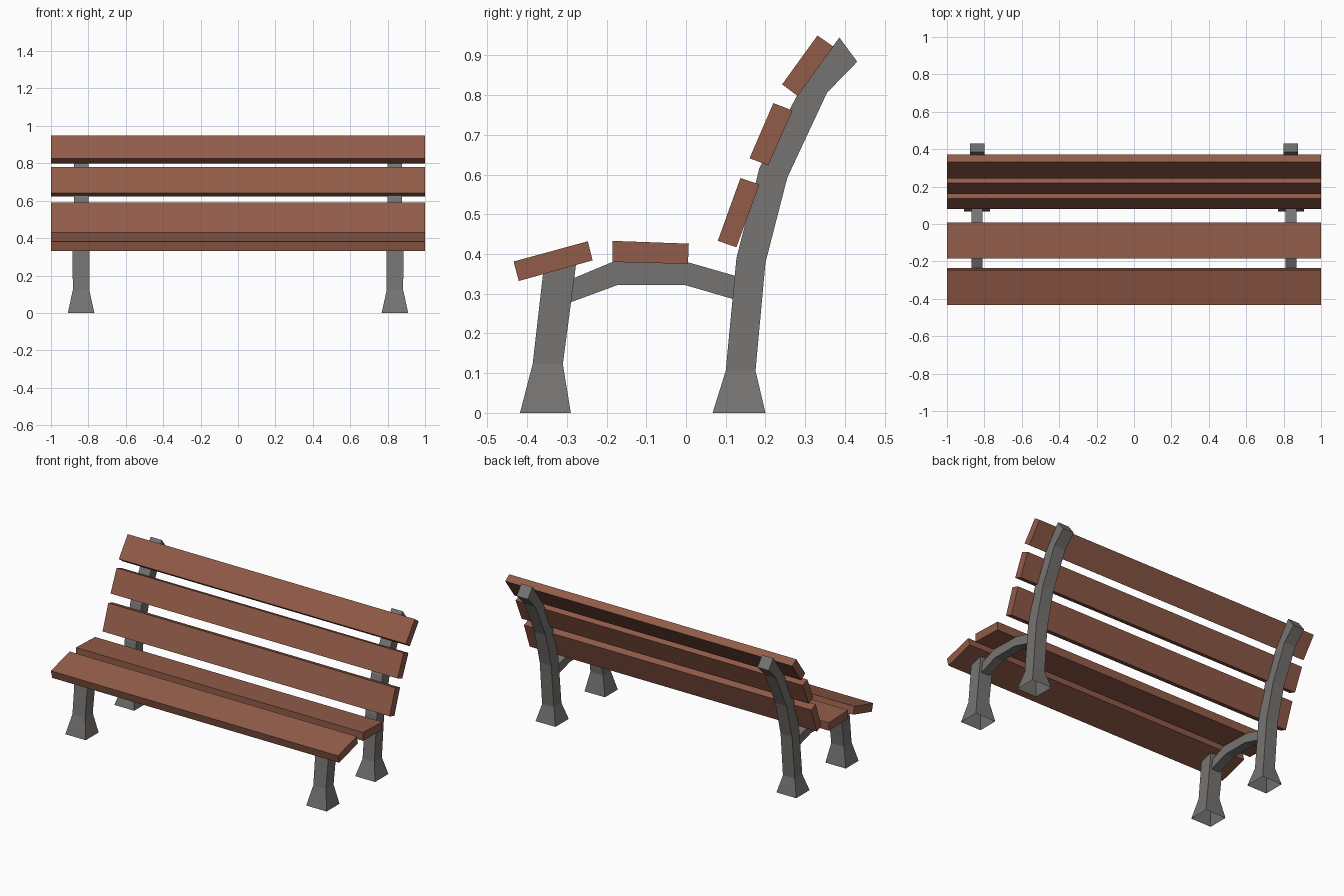
import bpy, bmesh

if "Cube" in bpy.data.objects:
    bpy.data.objects.remove(bpy.data.objects["Cube"])


def material(name, rgb):
    m = bpy.data.materials.new(name)
    m.diffuse_color = (*rgb, 1)
    m.use_nodes = True
    m.node_tree.nodes["Principled BSDF"].inputs["Base Color"].default_value = m.diffuse_color
    return m


wood = material("brown wood", (0.287, 0.107, 0.067))
iron = material("grey iron", (0.181, 0.175, 0.170))


def loft(name, sections, cx, mat, open_start=False):
    """Skin rectangles; each section is (y1, z1, y2, z2, half width in x)."""
    bm = bmesh.new()
    rings = []
    for y1, z1, y2, z2, h in sections:
        rings.append([bm.verts.new(p) for p in (
            (cx - h, y1, z1), (cx + h, y1, z1), (cx + h, y2, z2), (cx - h, y2, z2))])
    for a, b in zip(rings, rings[1:]):
        for i in range(4):
            j = (i + 1) % 4
            bm.faces.new((a[i], a[j], b[j], b[i]))
    bm.faces.new(rings[-1])
    if not open_start:
        bm.faces.new(rings[0][::-1])
    bmesh.ops.recalc_face_normals(bm, faces=bm.faces)
    me = bpy.data.meshes.new(name)
    bm.to_mesh(me)
    bm.free()
    me.materials.append(mat)
    ob = bpy.data.objects.new(name, me)
    bpy.context.collection.objects.link(ob)
    return ob


# Slats: side outline as two edges (outer start/end, inner start/end)
slats = {
    "front_seat_slat": ((-.434, .381, -.421, .332), (-.247, .432, -.235, .384)),
    "rear_seat_slat": ((-.185, .433, -.185, .380), (.007, .426, .005, .375)),
    "lower_back_slat": ((.080, .433, .127, .417), (.137, .591, .185, .575)),
    "middle_back_slat": ((.160, .641, .207, .623), (.220, .780, .268, .761)),
    "upper_back_slat": ((.242, .827, .281, .798), (.331, .950, .371, .922)),
}
for name, ends in slats.items():
    loft(name, [(*e, 1.0) for e in ends], 0, wood)

for side, cx in (("left", -.839), ("right", .839)):
    # Front leg with flared, hollow foot
    loft(side + "_front_leg", [
        (-.418, 0, -.290, 0, .071),
        (-.386, .123, -.310, .123, .044),
        (-.360, .350, -.277, .372, .046)], cx, iron, True)
    # Curved back leg carrying the back slats
    loft(side + "_back_leg", [
        (.067, 0, .200, 0, .069),
        (.100, .106, .175, .106, .041),
        (.127, .390, .200, .378, .040),
        (.185, .617, .255, .592, .039),
        (.280, .800, .355, .806, .039),
        (.386, .945, .431, .884, .039)], cx, iron, True)
    # Arched seat support between the legs
    loft(side + "_seat_support", [
        (-.348, .312, -.335, .262, .029),
        (-.185, .380, -.172, .322, .029),
        (.002, .380, -.003, .322, .029),
        (.155, .336, .155, .276, .029)], cx, iron)
